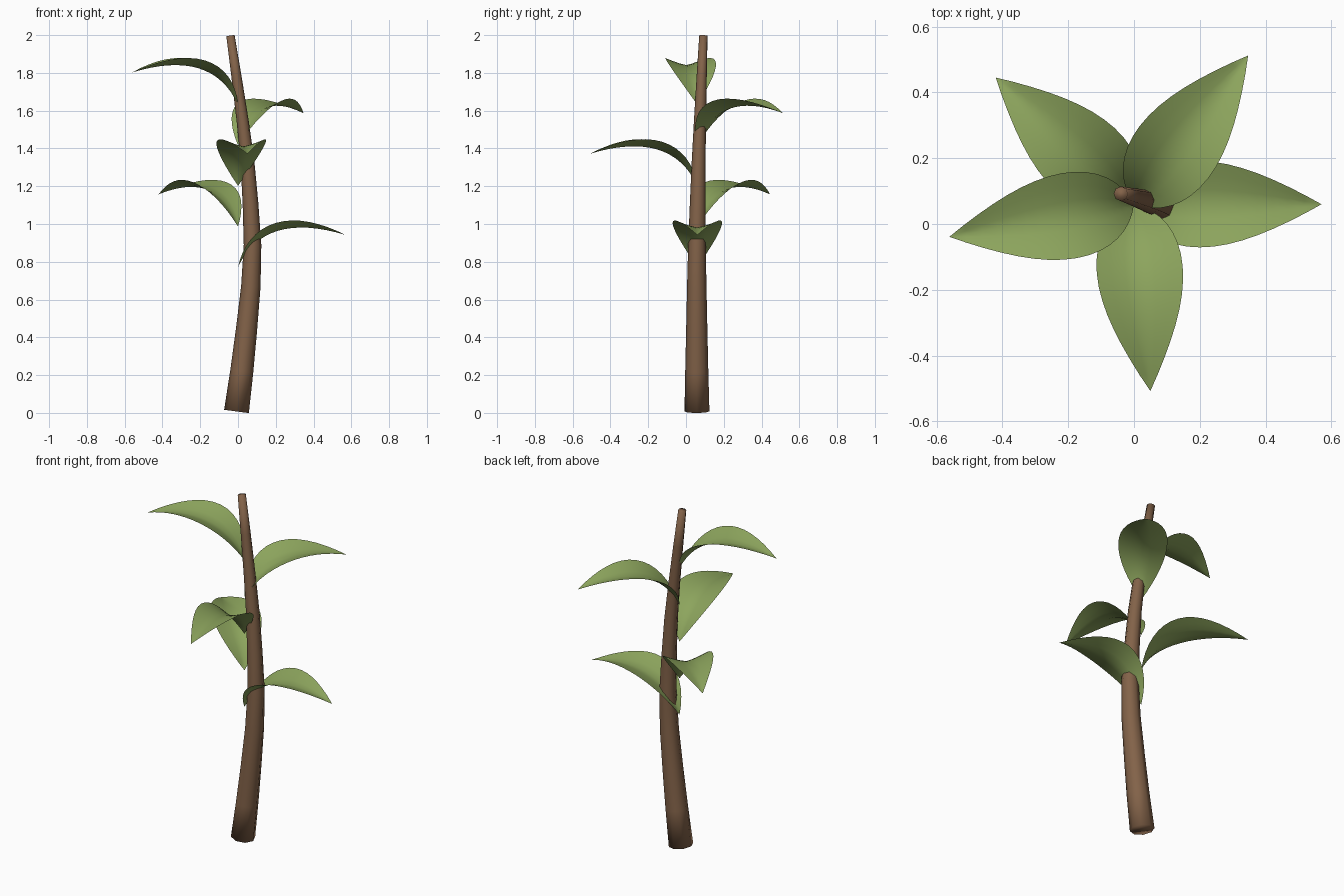
import bpy, bmesh, math
from mathutils import Vector, Matrix

cube = bpy.data.objects.get("Cube")
if cube:
    bpy.data.objects.remove(cube, do_unlink=True)


def material(name, colour):
    mat = bpy.data.materials.new(name)
    mat.use_nodes = True
    mat.diffuse_color = colour
    mat.node_tree.nodes["Principled BSDF"].inputs["Base Color"].default_value = colour
    return mat


def add_object(name, bm, mat):
    mesh = bpy.data.meshes.new(name)
    bm.to_mesh(mesh)
    bm.free()
    mesh.materials.append(mat)
    mesh.shade_smooth()
    obj = bpy.data.objects.new(name, mesh)
    bpy.context.collection.objects.link(obj)
    return obj


def bridge(bm, row_a, row_b, closed=False):
    n = len(row_a)
    for i in range(n if closed else n - 1):
        j = (i + 1) % n
        bm.faces.new((row_a[i], row_a[j], row_b[j], row_b[i]))


bark = material("brown bark", (0.225, 0.123, 0.066, 1))
green = material("leaf green", (0.265, 0.375, 0.11, 1))

# Stem: tapered octagonal tube swept along a gentle bend
path = [Vector(p) for p in (
    (-0.008, 0.058, 0.008), (0.02, 0.057, 0.22), (0.045, 0.057, 0.44),
    (0.068, 0.057, 0.67), (0.077, 0.058, 0.89), (0.066, 0.062, 1.11),
    (0.05, 0.067, 1.33), (0.024, 0.074, 1.55), (-0.008, 0.083, 1.78),
    (-0.04, 0.092, 1.997))]
SIDES = 8
bm = bmesh.new()
rings = []
last = len(path) - 1
for i, centre in enumerate(path):
    tangent = path[min(i + 1, last)] - path[max(i - 1, 0)]
    turn = Vector((0, 0, 1)).rotation_difference(tangent)
    radius = 0.066 - 0.044 * i / last
    ring = []
    for k in range(SIDES):
        a = math.tau * k / SIDES
        offset = Vector((math.cos(a), math.sin(a), 0)) * radius
        ring.append(bm.verts.new(centre + turn @ offset))
    rings.append(ring)
for a, b in zip(rings, rings[1:]):
    bridge(bm, a, b, closed=True)
bm.faces.new(rings[0][::-1])
bm.faces.new(rings[-1])
add_object("stem", bm, bark)

# Leaves: arched, folded blades placed in a golden-angle spiral
CONTROL, TIP = Vector((0.14, 0.30)), Vector((0.57, 0.17))
HALF_WIDTH, FOLD = 0.131, 0.043
LENGTH_STEPS, CROSS_STEPS = 16, 3
GOLDEN_ANGLE = math.radians(137.5)


def make_leaf(name, height, angle):
    bm = bmesh.new()
    rows = []
    for i in range(LENGTH_STEPS + 1):
        t = i / LENGTH_STEPS
        rib = 2 * t * (1 - t) * CONTROL + t * t * TIP
        slope = ((1 - 2 * t) * CONTROL + t * TIP).normalized()
        spread = max(math.sin(math.pi * t), 0) ** 0.95
        row = []
        for k in range(-CROSS_STEPS, CROSS_STEPS + 1):
            u = k / CROSS_STEPS
            lift = FOLD * spread * abs(u) ** 1.3
            row.append(bm.verts.new((rib.x - slope.y * lift,
                                     u * HALF_WIDTH * spread,
                                     rib.y + slope.x * lift)))
        rows.append(row)
    for a, b in zip(rows, rows[1:]):
        bridge(bm, b, a)
    # Collapse the pointed ends
    bmesh.ops.remove_doubles(bm, verts=bm.verts, dist=0.0005)
    bmesh.ops.recalc_face_normals(bm, faces=bm.faces)
    if sum(f.normal.z for f in bm.faces) < 0:
        bmesh.ops.reverse_faces(bm, faces=bm.faces)
    place = Matrix.Translation((0, 0.06, height)) @ Matrix.Rotation(angle, 4, 'Z')
    bmesh.ops.transform(bm, matrix=place, verts=bm.verts)
    add_object(name, bm, green)


for n in range(5):
    make_leaf(f"leaf_{n + 1}", 0.772 + 0.215 * n, n * GOLDEN_ANGLE)
